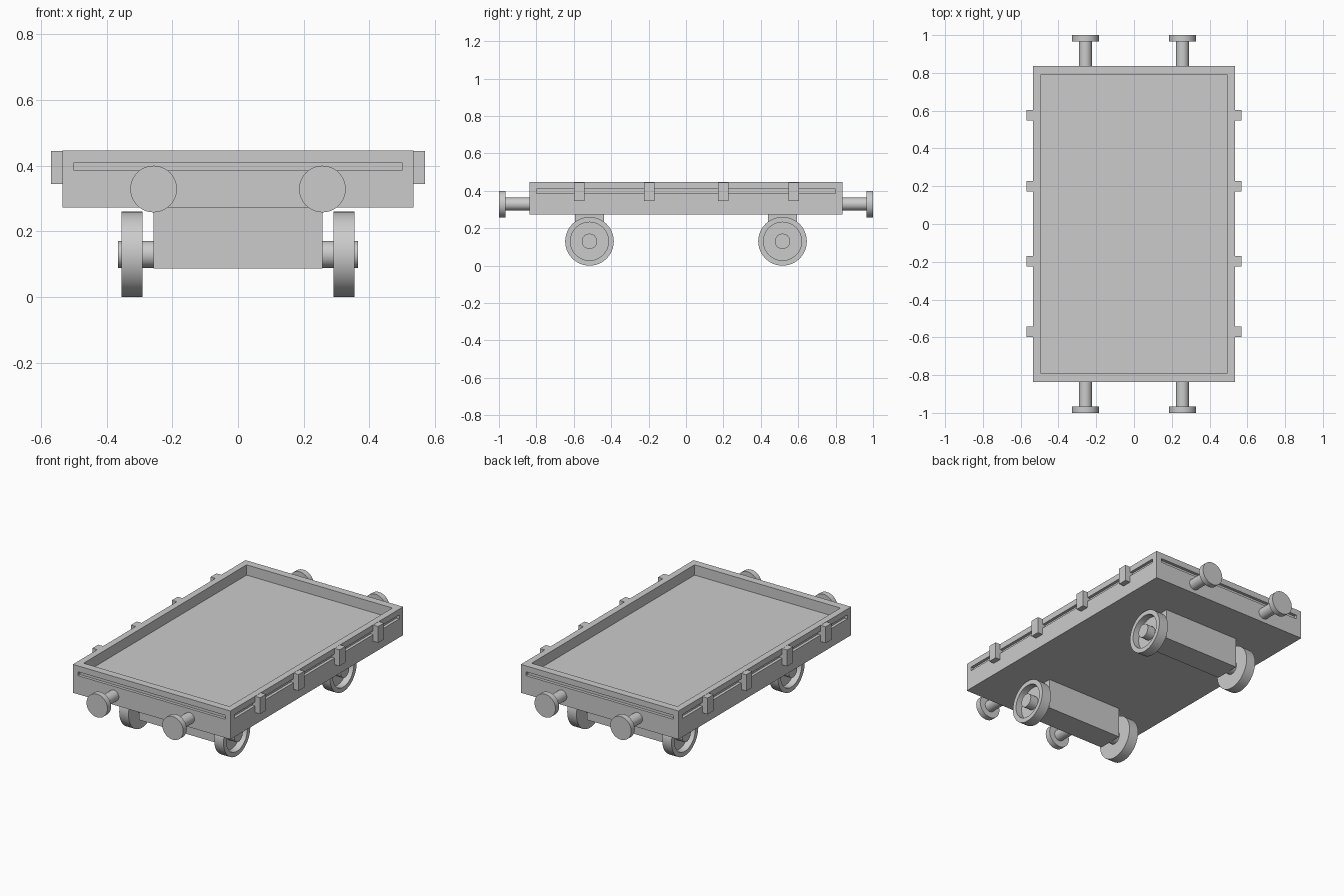
import bpy, bmesh, math
from mathutils import Matrix

if "Cube" in bpy.data.objects:
    bpy.data.objects.remove(bpy.data.objects["Cube"])


def box(name, lo, hi):
    bm = bmesh.new()
    size = [h - l for l, h in zip(lo, hi)]
    mid = [(h + l) / 2 for l, h in zip(lo, hi)]
    bmesh.ops.create_cube(bm, size=1, matrix=Matrix.Translation(mid) @ Matrix.Diagonal((*size, 1)))
    me = bpy.data.meshes.new(name)
    bm.to_mesh(me)
    bm.free()
    ob = bpy.data.objects.new(name, me)
    bpy.context.collection.objects.link(ob)
    return ob


def lathe(name, profile, loc, direction, segs=48):
    """Spin (radius, height) points about z, then aim z along 'x' or 'y' with sign."""
    bm = bmesh.new()
    vs = [bm.verts.new((r, 0, h)) for r, h in profile]
    es = [bm.edges.new(p) for p in zip(vs, vs[1:])]
    bmesh.ops.spin(bm, geom=vs + es, cent=(0, 0, 0), axis=(0, 0, 1),
                   angle=math.tau, steps=segs, use_duplicate=False)
    bmesh.ops.remove_doubles(bm, verts=bm.verts, dist=1e-5)
    bmesh.ops.recalc_face_normals(bm, faces=bm.faces)
    axis, sign = direction
    rot = (Matrix.Rotation(sign * math.pi / 2, 4, 'Y') if axis == 'x'
           else Matrix.Rotation(-sign * math.pi / 2, 4, 'X'))
    bm.transform(Matrix.Translation(loc) @ rot)
    me = bpy.data.meshes.new(name)
    bm.to_mesh(me)
    bm.free()
    ob = bpy.data.objects.new(name, me)
    bpy.context.collection.objects.link(ob)
    bpy.ops.object.select_all(action='DESELECT')
    ob.select_set(True)
    bpy.context.view_layer.objects.active = ob
    bpy.ops.object.shade_smooth_by_angle(angle=math.radians(30))
    return ob


# Wagon tray with sunken floor and a thin groove along each side
X, Y, TOP, D = 0.535, 0.837, 0.446, 0.018
body = box("wagon_tray", (-X, -Y, 0.272), (X, Y, TOP))
cutters = [box("floor_cutter", (-0.495, -0.79, 0.383), (0.495, 0.79, 0.6))]
for s in (-1, 1):
    a, b = sorted((s * (X - D), s * (X + 0.1)))
    cutters.append(box("side_groove_cutter", (a, -0.80, 0.386), (b, 0.80, 0.41)))
    a, b = sorted((s * (Y - D), s * (Y + 0.1)))
    cutters.append(box("end_groove_cutter", (-0.5, a, 0.386), (0.5, b, 0.41)))
for c in cutters:
    c.hide_render = True
    m = body.modifiers.new("cut", 'BOOLEAN')
    m.operation, m.solver, m.object = 'DIFFERENCE', 'EXACT', c
    bpy.context.view_layer.objects.active = body
    bpy.ops.object.modifier_apply(modifier=m.name)
    bpy.data.objects.remove(c)

# Stake brackets along both sides
for s in (-1, 1):
    for y in (-0.57, -0.197, 0.2, 0.575):
        a, b = sorted((s * (X - D), s * 0.569))
        box("stake_bracket", (a, y - 0.028, 0.345), (b, y + 0.028, TOP - 0.001))

# Buffers at both ends
for s in (-1, 1):
    for x in (-0.257, 0.257):
        lathe("buffer", [(0, 0), (0.034, 0), (0.034, 0.145), (0.071, 0.145),
                         (0.071, 0.18), (0, 0.18)], (x, s * 0.82, 0.329), ('y', s))

# Axle housings, wheels with recessed outer faces, and hubs
for y in (-0.516, 0.516):
    box("axle_housing", (-0.257, y - 0.078, 0.087), (0.257, y + 0.078, 0.28))
    for s in (-1, 1):
        lathe("wheel", [(0, 0), (0.13, 0), (0.13, 0.063), (0.102, 0.063),
                        (0.102, 0.022), (0, 0.022)], (s * 0.291, y, 0.13), ('x', s))
        lathe("axle_hub", [(0, 0), (0.041, 0), (0.041, 0.125), (0, 0.125)],
              (s * 0.24, y, 0.13), ('x', s), 32)
